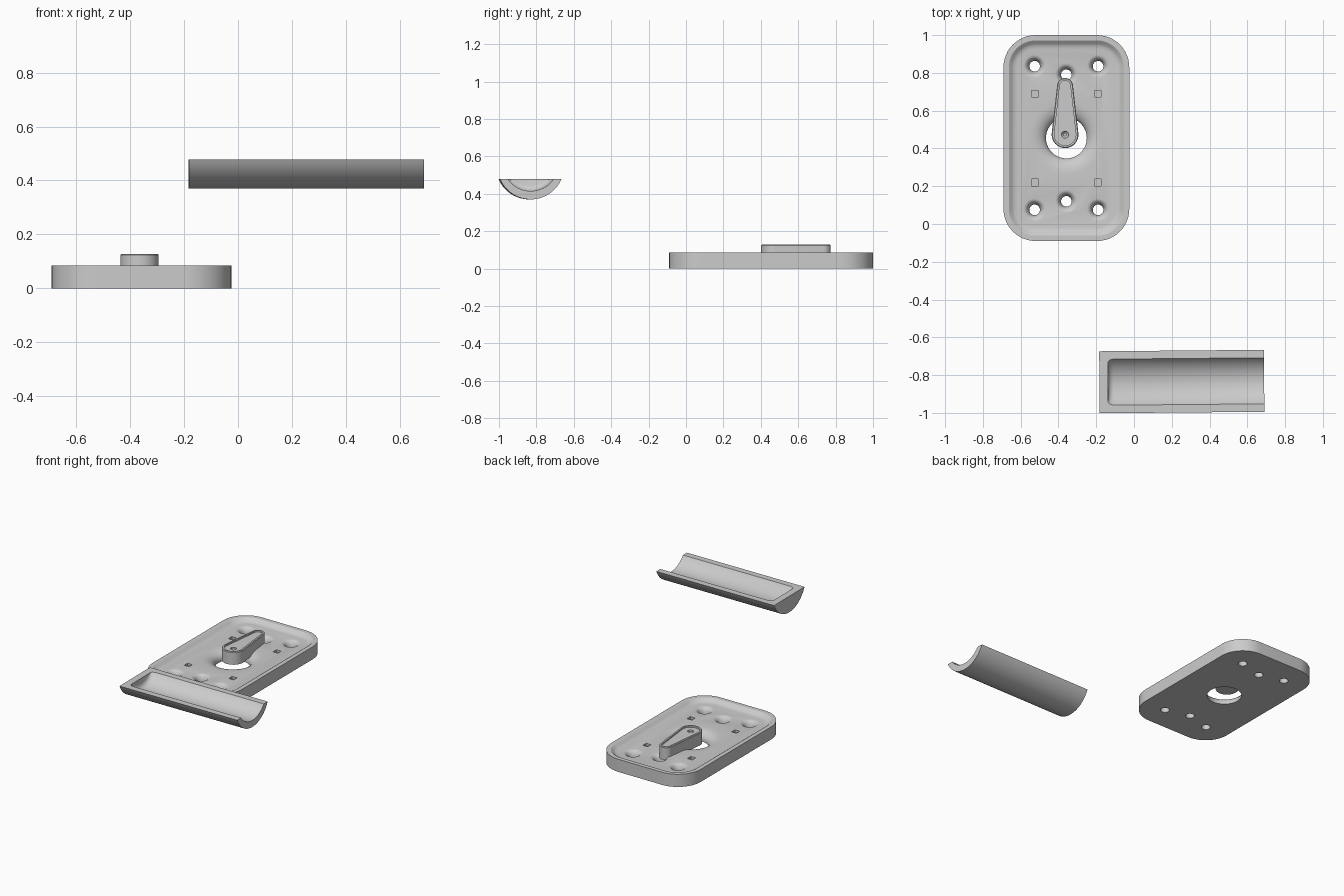
import bpy, bmesh
from math import sin, cos, pi, asin, atan2, radians
from mathutils import Vector, Matrix

if "Cube" in bpy.data.objects:
    bpy.data.objects.remove(bpy.data.objects["Cube"])


def loft(name, rings):
    """Closed solid through a list of equal-length point rings."""
    bm = bmesh.new()
    vs = [[bm.verts.new(p) for p in r] for r in rings]
    n = len(rings[0])
    for a, b in zip(vs, vs[1:]):
        for i in range(n):
            j = (i + 1) % n
            bm.faces.new((a[i], a[j], b[j], b[i]))
    bm.faces.new(vs[0][::-1])
    bm.faces.new(vs[-1])
    bmesh.ops.recalc_face_normals(bm, faces=bm.faces)
    me = bpy.data.meshes.new(name)
    bm.to_mesh(me)
    bm.free()
    ob = bpy.data.objects.new(name, me)
    bpy.context.collection.objects.link(ob)
    return ob


def cut(ob, cutter):
    cutter.hide_render = True
    m = ob.modifiers.new("cut", 'BOOLEAN')
    m.operation, m.solver, m.object = 'DIFFERENCE', 'EXACT', cutter
    bpy.context.view_layer.objects.active = ob
    bpy.ops.object.modifier_apply(modifier=m.name)
    bpy.data.objects.remove(cutter)


def smooth(ob, angle=30):
    bpy.ops.object.select_all(action='DESELECT')
    ob.select_set(True)
    bpy.context.view_layer.objects.active = ob
    bpy.ops.object.shade_smooth_by_angle(angle=radians(angle))


def rounded(cx, cy, hx, hy, r, z, n=12):
    pts = []
    for k, (sx, sy) in enumerate(((1, 1), (-1, 1), (-1, -1), (1, -1))):
        for i in range(n + 1):
            a = (k + i / n) * pi / 2
            pts.append((cx + sx * (hx - r) + r * cos(a), cy + sy * (hy - r) + r * sin(a), z))
    return pts


def circle(cx, cy, r, z, n=40):
    return [(cx + r * cos(2 * pi * i / n), cy + r * sin(2 * pi * i / n), z) for i in range(n)]


# Base plate with a raised rim and a shallow dished top
CX, CY, FLOOR = -0.358, 0.455, 0.062
steps = [(0, 0), (0, 0.085), (0.028, 0.085), (0.036, 0.08), (0.046, 0.07), (0.058, 0.064), (0.075, FLOOR)]
plate = loft("base_plate", [rounded(CX, CY, 0.333 - d, 0.545 - d, 0.17 - d, z) for d, z in steps])


# Funnel-shaped holes: one large, six small
def funnel(x, y, r, flare, lip):
    rings = [circle(x, y, r, -0.1), circle(x, y, r, lip)]
    for i in range(1, 8):
        t = i / 7
        rings.append(circle(x, y, r + flare * (1 - cos(t * pi / 2)), lip + (FLOOR - lip) * sin(t * pi / 2)))
    rings.append(circle(x, y, r + flare + 0.004, FLOOR + 0.01))
    return loft("hole_cutter", rings)


cut(plate, funnel(CX, CY, 0.108, 0.085, 0.012))
for x, y in ((-0.168, 0.38), (0.168, 0.38), (0, 0.335)):
    for s in (1, -1):
        cut(plate, funnel(CX + x, CY + s * y, 0.028, 0.032, 0.012))

# Four small square sockets
for sx in (1, -1):
    for sy in (1, -1):
        x, y, h = CX + sx * 0.166, CY + sy * 0.235, 0.018
        cut(plate, loft("socket_cutter", [
            [(x - h, y - h, z), (x + h, y - h, z), (x + h, y + h, z), (x - h, y + h, z)]
            for z in (0.045, 0.1)]))
smooth(plate)


# Tapered lever with recessed face and pivot hole
LX, Y0, Y1 = -0.365, 0.473, 0.731


def lever_ring(d, z, n=20):
    r0, r1 = 0.071 - d, 0.042 - d
    t = asin((0.071 - 0.042) / (Y1 - Y0))
    tip = [t + (pi - 2 * t) * i / n for i in range(n + 1)]
    back = [pi - t + (pi + 2 * t) * i / n for i in range(n + 1)]
    return ([(LX + r1 * cos(a), Y1 + r1 * sin(a), z) for a in tip]
            + [(LX + r0 * cos(a), Y0 + r0 * sin(a), z) for a in back])


lever = loft("lever", [lever_ring(d, z) for d, z in
                       ((0, 0.042), (0, 0.124), (0.004, 0.128), (0.014, 0.128), (0.014, 0.118))])
cut(lever, loft("pivot_cutter", [circle(LX, Y0, r, z, 24) for r, z in
                                 ((0.008, 0.100), (0.018, 0.108), (0.02, 0.15))]))
smooth(lever)


# Half-round trough, closed at the left end and open at the right
def arc_section(x, half, depth, extra=0.0, n=28):
    R = (half ** 2 + depth ** 2) / (2 * depth)
    a = atan2(half, R - depth)
    pts = [(x, R * sin(-a + 2 * a * i / n), R - depth - R * cos(-a + 2 * a * i / n)) for i in range(n + 1)]
    return pts + [(x, half, extra), (x, -half, extra)] if extra else pts


L = 0.436
trough = loft("trough", [arc_section(-L, 0.164, 0.108), arc_section(L, 0.164, 0.108)])
ends = [(-L + 0.045, 0.108, 0.03), (-L + 0.049, 0.112, 0.045), (-L + 0.058, 0.118, 0.056),
        (-L + 0.075, 0.122, 0.063), (L + 0.05, 0.122, 0.063)]
cut(trough, loft("trough_cutter", [arc_section(x, h, d, 0.05) for x, h, d in ends]))
trough.data.transform(Matrix.Translation(Vector((0.253, -0.834, 0.478))) @ Matrix.Rotation(radians(0.5), 4, 'Z'))
smooth(trough, 35)
